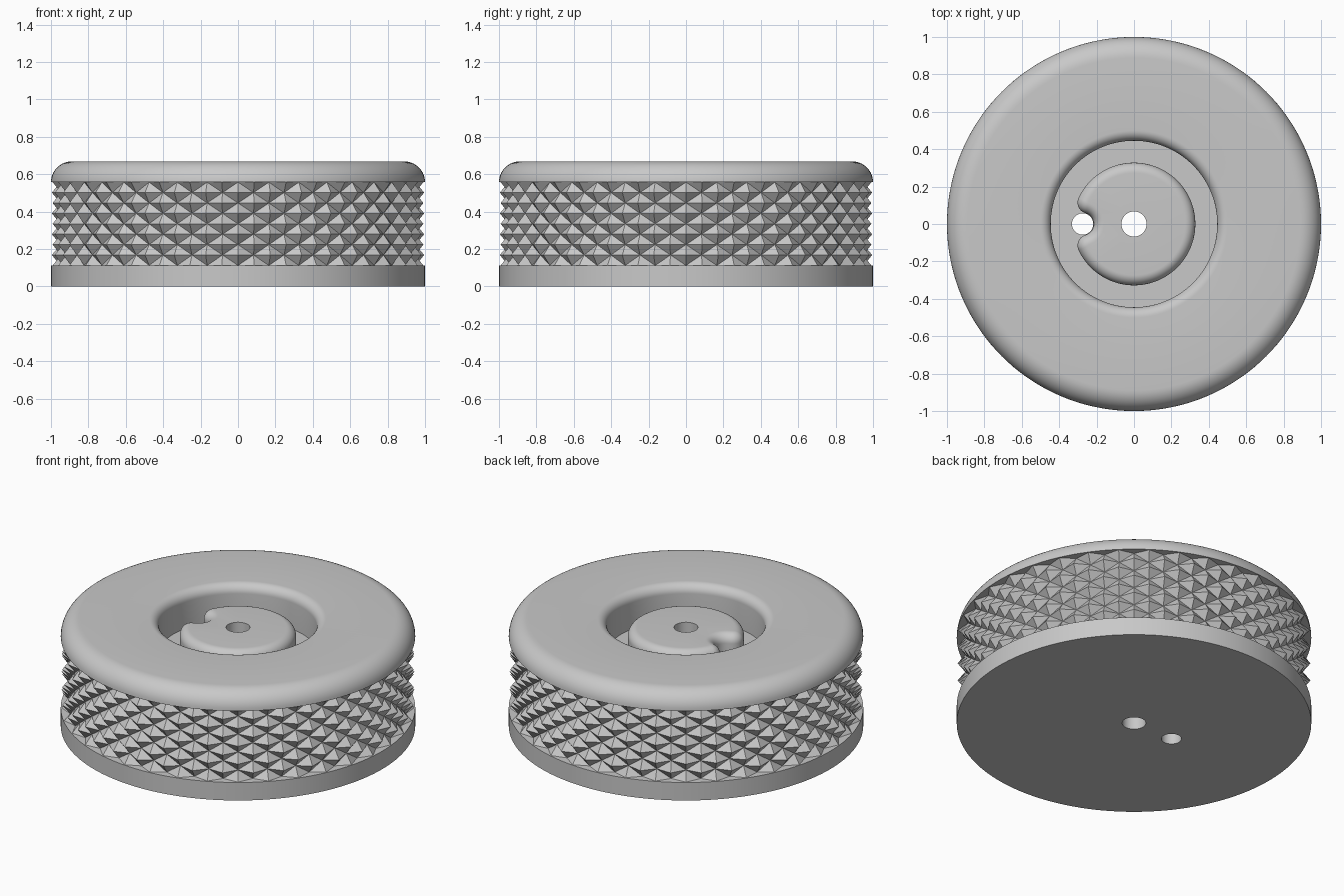
import bpy, bmesh
from math import sin, cos, pi, acos, atan2, radians

cube = bpy.data.objects.get("Cube")
if cube:
    bpy.data.objects.remove(cube, do_unlink=True)

metal = bpy.data.materials.new("plain_grey")
metal.use_nodes = True
grey = (0.58, 0.58, 0.58, 1)
metal.diffuse_color = grey
metal.node_tree.nodes["Principled BSDF"].inputs["Base Color"].default_value = grey

SEG = 144
TOP, BAND_LOW, BAND_HIGH = 0.668, 0.112, 0.557
FLOOR, BOSS_TOP = 0.45, 0.612
HOLE_R, PIN_R, PIN_X = 0.067, 0.057, 0.275
FILLET = 0.055


def finish(bm, name, smooth=True):
    bmesh.ops.recalc_face_normals(bm, faces=bm.faces)
    mesh = bpy.data.meshes.new(name)
    bm.to_mesh(mesh)
    bm.free()
    mesh.materials.append(metal)
    ob = bpy.data.objects.new(name, mesh)
    bpy.context.collection.objects.link(ob)
    if smooth:
        bpy.ops.object.select_all(action="DESELECT")
        ob.select_set(True)
        bpy.context.view_layer.objects.active = ob
        bpy.ops.object.shade_smooth_by_angle(angle=radians(32))
    return ob


def circle(r, x=0, n=SEG):
    return [(x + r * cos(2 * pi * i / n), r * sin(2 * pi * i / n)) for i in range(n)]


def loop(bm, points, z):
    return [bm.verts.new((x, y, z)) for x, y in points]


def bridge(bm, a, b):
    for i in range(len(a)):
        k = (i + 1) % len(a)
        bm.faces.new((a[i], a[k], b[k], b[i]))


def fill(bm, *loops):
    # flat face between an outer loop and its holes
    edges = []
    for lp in loops:
        for i, v in enumerate(lp):
            w = lp[(i + 1) % len(lp)]
            edges.append(bm.edges.get((v, w)) or bm.edges.new((v, w)))
    bmesh.ops.triangle_fill(bm, use_beauty=True, edges=edges, normal=(0, 0, 1))


def arc(cx, cy, r, a0, a1, n):
    return [(cx + r * cos(a0 + (a1 - a0) * i / n), cy + r * sin(a0 + (a1 - a0) * i / n))
            for i in range(n)]


# Turned body: base flange, core behind the knurl, rounded top, recess
bm = bmesh.new()
rim = TOP - BAND_HIGH
steps = [pi / 2 * i / 10 for i in range(11)]
profile = [(1, 0), (1, BAND_LOW), (0.94, BAND_LOW), (0.94, BAND_HIGH)]
profile += [(1 - rim + rim * cos(t), BAND_HIGH + rim * sin(t)) for t in steps]
profile += [(0.5 - FILLET * sin(t), TOP - FILLET + FILLET * cos(t)) for t in steps]
profile += [(0.5 - FILLET, FLOOR)]
rings = [loop(bm, circle(r), z) for r, z in profile]
for a, b in zip(rings, rings[1:]):
    bridge(bm, a, b)
ends = []
for z in (0, FLOOR):
    ends.append([loop(bm, circle(HOLE_R, 0, 48), z), loop(bm, circle(PIN_R, -PIN_X, 48), z)])
for low, high in zip(*ends):
    bridge(bm, low, high)
fill(bm, rings[0], *ends[0])
fill(bm, rings[-1], *ends[1])
finish(bm, "wheel_body")


# Centre boss with a rounded notch around the pin hole
def boss_outline(d, R=0.328, r=0.06, c=0.06):
    a, b = R - c, r + c
    turn = pi - acos((a * a + PIN_X ** 2 - b * b) / (2 * a * PIN_X))
    px, py = a * cos(turn), a * sin(turn)
    inward = atan2(-py, -PIN_X - px) + 2 * pi
    side = atan2(py, px + PIN_X)
    pts = arc(0, 0, R - d, -turn, turn, 96)
    pts += arc(px, py, c - d, turn, inward, 16)
    pts += arc(-PIN_X, 0, r + d, side, -side, 24)
    pts += arc(px, -py, c - d, -inward, -turn, 16)
    return pts


bm = bmesh.new()
rings = [loop(bm, boss_outline(0), FLOOR)]
for t in steps:
    rings.append(loop(bm, boss_outline(FILLET * (1 - cos(t))),
                      BOSS_TOP - FILLET + FILLET * sin(t)))
for a, b in zip(rings, rings[1:]):
    bridge(bm, a, b)
bore = [loop(bm, circle(HOLE_R, 0, 48), z) for z in (FLOOR, BOSS_TOP)]
bridge(bm, *bore)
fill(bm, rings[-1], bore[1])
finish(bm, "centre_boss")

# Knurled grip: staggered four-sided pyramids
COLS, ROWS = 72, 8
bm = bmesh.new()
grid = {}
for j in range(ROWS + 1):
    for i in range(COLS):
        r = 0.995 if (i + j) % 2 else 0.95
        a = 2 * pi * i / COLS
        z = BAND_LOW + (BAND_HIGH - BAND_LOW) * j / ROWS
        grid[i, j] = bm.verts.new((r * cos(a), r * sin(a), z))
for (i, j), apex in grid.items():
    if (i + j) % 2:
        for side in (1, -1):
            for up in (1, -1):
                if 0 <= j + up <= ROWS:
                    bm.faces.new((apex, grid[(i + side) % COLS, j], grid[i, j + up]))
finish(bm, "knurled_grip", smooth=False)
